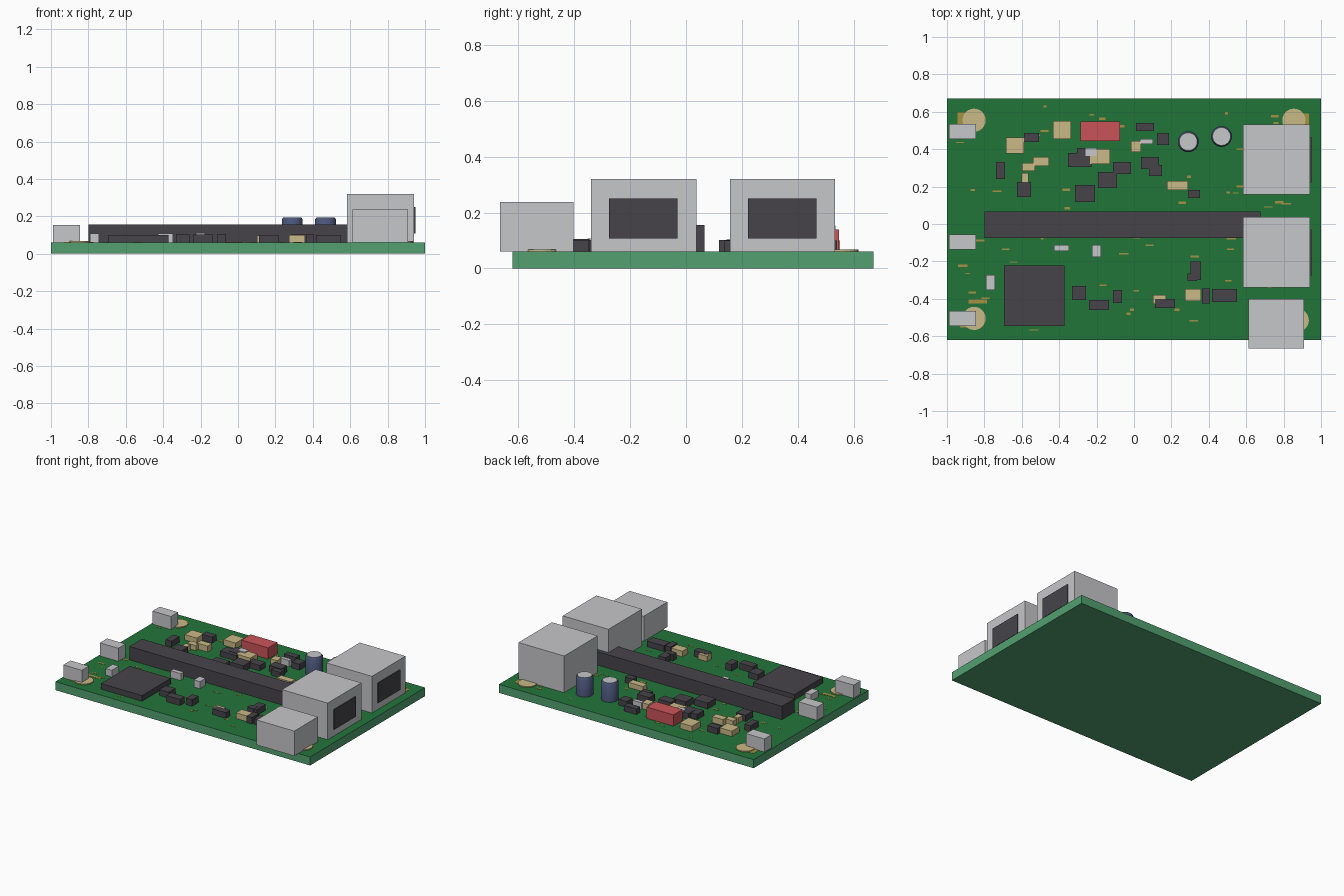
import bpy, bmesh, math, random

if "Cube" in bpy.data.objects:
    bpy.data.objects.remove(bpy.data.objects["Cube"])

random.seed(4)
TOP = 0.06  # upper surface of the board


def material(name, r, g, b):
    m = bpy.data.materials.new(name)
    lin = [(c / 255 / 12.92) if c < 10 else ((c / 255 + 0.055) / 1.055) ** 2.4 for c in (r, g, b)]
    m.diffuse_color = (*lin, 1)
    m.use_nodes = True
    m.node_tree.nodes["Principled BSDF"].inputs["Base Color"].default_value = m.diffuse_color
    return m


EDGE = material("board edge green", 82, 160, 112)
GREEN = material("board top green", 34, 117, 58)
GREY = material("metal grey", 198, 199, 201)
DARK = material("chip dark grey", 70, 68, 73)
TAN = material("tan", 202, 184, 134)
RED = material("red", 202, 84, 88)
BLUE = material("capacitor blue", 76, 86, 122)
GOLD = material("trace gold", 166, 146, 66)


def finish(name, bm, *mats):
    me = bpy.data.meshes.new(name)
    bm.to_mesh(me)
    bm.free()
    for m in mats:
        me.materials.append(m)
    ob = bpy.data.objects.new(name, me)
    bpy.context.collection.objects.link(ob)
    return ob


def add_box(bm, x0, x1, y0, y1, z0, z1):
    vs = bmesh.ops.create_cube(bm, size=1)["verts"]
    for v in vs:
        v.co = (x1 if v.co.x > 0 else x0, y1 if v.co.y > 0 else y0, z1 if v.co.z > 0 else z0)


def box(name, mat, *dims):
    bm = bmesh.new()
    add_box(bm, *dims)
    return finish(name, bm, mat)


# Board: lighter core, dark green upper face
board = box("board", EDGE, -1, 1, -0.62, 0.67, 0, TOP)
board.data.materials.append(GREEN)
for p in board.data.polygons:
    p.material_index = 1 if p.normal.z > 0.5 else 0

# Large sockets on the right edge, two with dark openings
for i, (y0, y1) in enumerate([(-0.34, 0.037), (0.157, 0.533)], 1):
    box(f"large_socket_{i}", GREY, 0.583, 0.942, y0, y1, TOP, 0.32)
    box(f"socket_opening_{i}", DARK, 0.940, 0.948, y0 + 0.064, y1 - 0.067, 0.108, 0.25)
box("network_socket", GREY, 0.613, 0.908, -0.666, -0.402, TOP, 0.237)

# Small sockets on the left edge
for i, y in enumerate([-0.505, -0.095, 0.495], 1):
    box(f"small_socket_{i}", GREY, -0.99, -0.845, y - 0.04, y + 0.04, TOP, 0.153)

# Main header, processor and red connector
box("header_strip", DARK, -0.8, 0.675, -0.075, 0.066, TOP, 0.155)
box("processor", DARK, -0.695, -0.372, -0.545, -0.222, TOP, 0.10)
box("red_connector", RED, -0.285, -0.075, 0.445, 0.548, TOP, 0.14)

# Capacitors: blue cans with a chamfered rim and grey lid
for i, (cx, cy) in enumerate([(0.29, 0.44), (0.468, 0.468)], 1):
    bm = bmesh.new()
    rings = []
    for r, z in [(0.056, TOP), (0.056, 0.183), (0.048, 0.194)]:
        rings.append([bm.verts.new((cx + r * math.cos(k * math.tau / 24),
                                    cy + r * math.sin(k * math.tau / 24), z)) for k in range(24)])
    for a, b in zip(rings, rings[1:]):
        for k in range(24):
            n = (k + 1) % 24
            bm.faces.new((a[k], a[n], b[n], b[k])).smooth = True
    bm.faces.new(rings[0][::-1])
    bm.faces.new(rings[-1]).material_index = 1
    for e in bm.edges:
        if len(e.link_faces) == 2 and e.calc_face_angle() > 0.5:
            e.smooth = False
    finish(f"capacitor_{i}", bm, BLUE, GREY)

# Mounting pads
for i, (x, y) in enumerate([(-0.855, 0.555), (0.855, 0.555), (-0.855, -0.505), (0.873, -0.515)], 1):
    bm = bmesh.new()
    bmesh.ops.create_cone(bm, cap_ends=True, segments=24, radius1=0.062, radius2=0.062, depth=0.007)
    bmesh.ops.translate(bm, verts=bm.verts, vec=(x, y, TOP + 0.0035))
    finish(f"mounting_pad_{i}", bm, TAN)


# Small parts: centre x, centre y, width, depth
def parts(name, mat, height, rows):
    for i, (x, y, w, d) in enumerate(rows, 1):
        h = height + 0.002 * (i % 4)
        box(f"{name}_{i}", mat, x - w / 2, x + w / 2, y - d / 2, y + d / 2, TOP, TOP + h)


parts("tan_component", TAN, 0.036, [
    (-.636, .42, .096, .085), (-.385, .503, .096, .096), (-.498, .334, .086, .048),
    (-.564, .305, .07, .043), (-.583, .246, .037, .053), (-.182, .361, .107, .08),
    (.011, .414, .053, .059), (.233, .206, .112, .048), (.136, -.404, .07, .048),
    (.316, -.38, .086, .064)])
parts("upper_chip", DARK, 0.038, [
    (-.714, .286, .048, .09), (-.549, .463, .08, .048), (-.588, .184, .075, .08),
    (-.29, .342, .128, .075), (-.265, .37, .08, .075), (-.262, .163, .107, .09),
    (-.142, .235, .1, .085), (-.064, .3, .096, .064), (.059, .519, .096, .043),
    (.155, .455, .064, .064), (.086, .326, .096, .064), (.115, .286, .07, .059),
    (.32, .16, .064, .043)])
parts("lower_chip", DARK, 0.04, [
    (-.295, -.37, .075, .075), (-.187, -.433, .107, .053), (-.088, -.388, .048, .07),
    (.166, -.425, .107, .048), (.33, -.25, .055, .1), (.312, -.285, .05, .04),
    (.385, -.385, .043, .08), (.484, -.382, .134, .07)])
parts("grey_component", GREY, 0.045, [
    (-.768, -.313, .048, .08), (-.388, -.128, .08, .032), (-.2, -.144, .048, .064),
    (.067, .44, .07, .027), (-.23, .385, .059, .043)])

# Gold traces scattered on the board as thin plates
bm = bmesh.new()
spots = [(-.835, -.415, .1, .02), (-.47, -.505, .05, .03), (-.92, .56, .05, .07), (.92, .55, .03, .08)]
for _ in range(75):
    spots.append((random.uniform(-.95, .95), random.uniform(-.57, .63),
                  random.uniform(.012, .05), random.uniform(.006, .014)))
for x, y, w, d in spots:
    add_box(bm, x - w / 2, x + w / 2, y - d / 2, y + d / 2, TOP, TOP + 0.0015)
finish("gold_traces", bm, GOLD)
